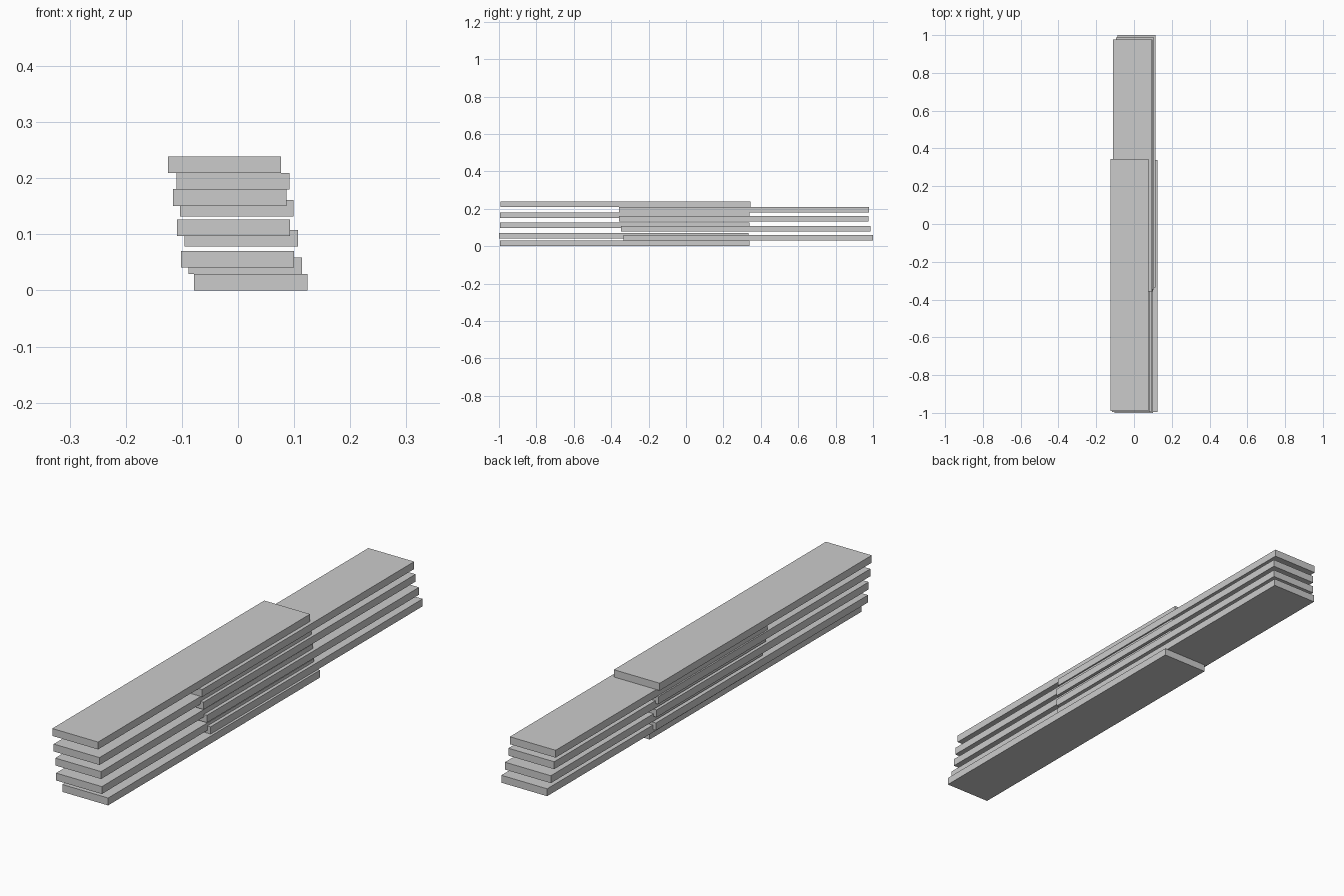
import bpy
import bmesh
from mathutils import Matrix, Vector

if "Cube" in bpy.data.objects:
    bpy.data.objects.remove(bpy.data.objects["Cube"])

WIDTH, LENGTH, THICK = 0.202, 1.335, 0.0295

grey = bpy.data.materials.new("plain grey")
grey.diffuse_color = (0.6, 0.6, 0.6, 1)
grey.use_nodes = True
grey.node_tree.nodes["Principled BSDF"].inputs["Base Color"].default_value = grey.diffuse_color


def plank(name, x, y, z):
    """Flat board from its left edge, front end and underside."""
    size = Vector((WIDTH, LENGTH, THICK))
    bm = bmesh.new()
    bmesh.ops.create_cube(bm, size=1, matrix=Matrix.Diagonal(size).to_4x4())
    mesh = bpy.data.meshes.new(name)
    bm.to_mesh(mesh)
    bm.free()
    mesh.materials.append(grey)
    board = bpy.data.objects.new(name, mesh)
    board.location = Vector((x, y, z)) + size / 2
    bpy.context.collection.objects.link(board)


# Boards reaching forward, bottom to top
front = [(-0.078, -0.995, 0.0), (-0.102, -1.0, 0.041), (-0.109, -0.995, 0.097),
         (-0.116, -0.995, 0.151), (-0.125, -0.991, 0.209)]
# Boards reaching backward, laid between the others
back = [(-0.088, -0.335, 0.029), (-0.095, -0.348, 0.078),
        (-0.103, -0.358, 0.132), (-0.110, -0.357, 0.180)]

for i, corner in enumerate(front):
    plank(f"front_plank_{i + 1}", *corner)
for i, corner in enumerate(back):
    plank(f"back_plank_{i + 1}", *corner)
